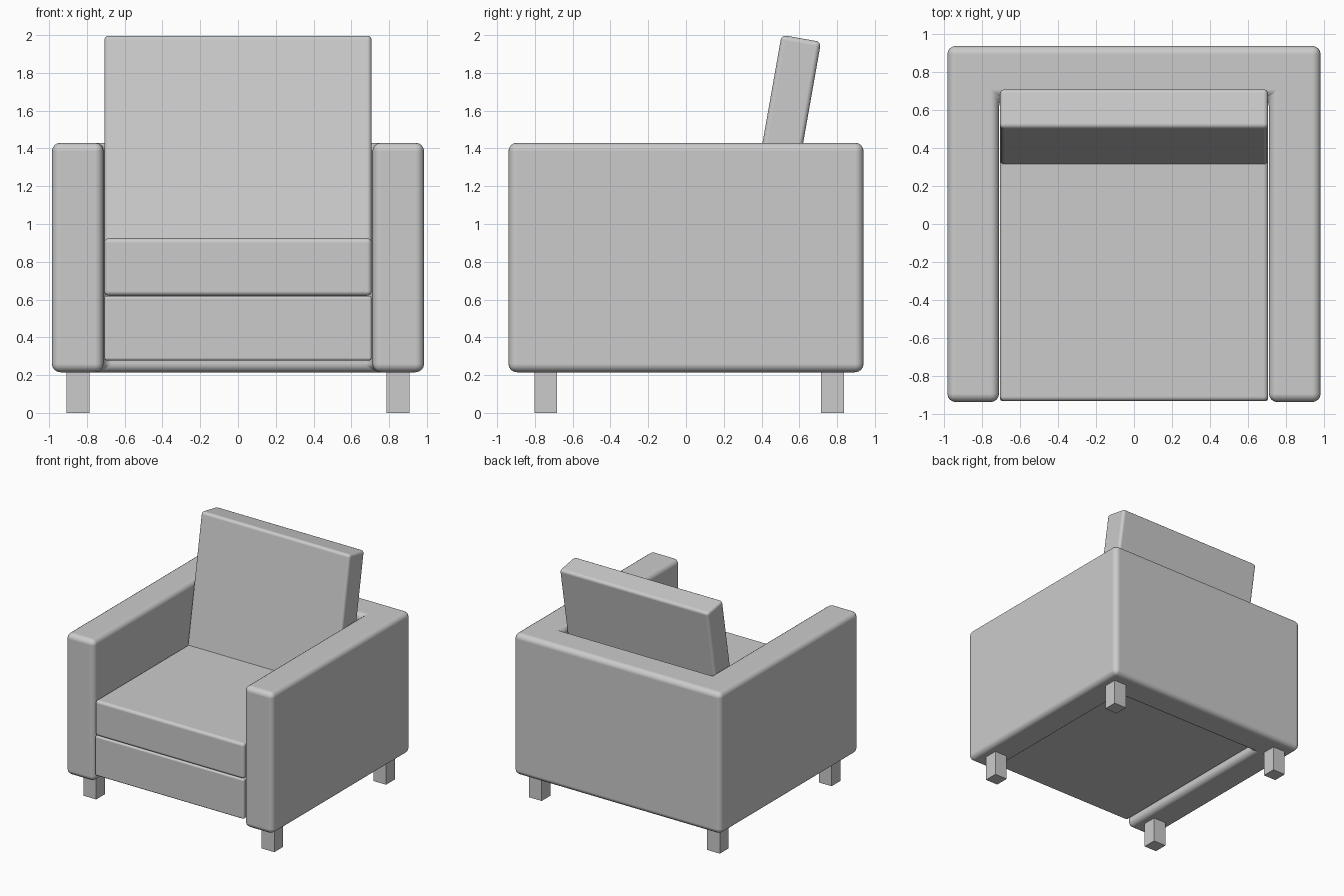
import bpy, bmesh, math
from mathutils import Matrix

if "Cube" in bpy.data.objects:
    bpy.data.objects.remove(bpy.data.objects["Cube"])


def make_prism(name, outline, z0, z1, bevel=0.0, matrix=Matrix()):
    """Extrude an x/y outline from z0 to z1, optionally rounding all edges."""
    bm = bmesh.new()
    face = bm.faces.new([bm.verts.new((x, y, z0)) for x, y in outline])
    top = bmesh.ops.extrude_face_region(bm, geom=[face])["geom"]
    for v in top:
        if isinstance(v, bmesh.types.BMVert):
            v.co.z = z1
    bmesh.ops.recalc_face_normals(bm, faces=bm.faces)
    bm.transform(matrix)
    mesh = bpy.data.meshes.new(name)
    bm.to_mesh(mesh)
    bm.free()
    obj = bpy.data.objects.new(name, mesh)
    bpy.context.collection.objects.link(obj)
    if bevel:
        for p in mesh.polygons:
            p.use_smooth = True
        mod = obj.modifiers.new("soft_edges", "BEVEL")
        mod.width = bevel
        mod.segments = 4
        mod.limit_method = "ANGLE"
        mod.harden_normals = True
    return obj


def rect(x0, x1, y0, y1):
    return [(x0, y0), (x1, y0), (x1, y1), (x0, y1)]


# U-shaped frame: two arms and the back in one piece
OUT, INN, DEPTH, BACK = 0.985, 0.712, 0.94, 0.665
make_prism("arm_and_back_frame",
           [(-OUT, -DEPTH), (-INN, -DEPTH), (-INN, BACK), (INN, BACK),
            (INN, -DEPTH), (OUT, -DEPTH), (OUT, DEPTH), (-OUT, DEPTH)],
           0.215, 1.43, 0.045)

# Seat base and seat cushion
make_prism("seat_base", rect(-0.708, 0.708, -0.935, BACK), 0.277, 0.62, 0.015)
make_prism("seat_cushion", rect(-0.708, 0.708, -0.935, BACK), 0.62, 0.925, 0.025)

# Back cushion, leaning back about its lower front edge
lean = Matrix.Translation((0, 0.31, 0.89)) @ Matrix.Rotation(math.radians(-10), 4, "X")
make_prism("back_cushion", rect(-0.708, 0.708, 0, 0.212), 0, 1.128, 0.025, lean)

# Four square legs
for side, sx in (("left", -1), ("right", 1)):
    for end, y in (("front", -0.742), ("back", 0.776)):
        x = sx * 0.847
        make_prism(f"{end}_{side}_leg",
                   rect(x - 0.06, x + 0.06, y - 0.06, y + 0.06), 0, 0.23)
